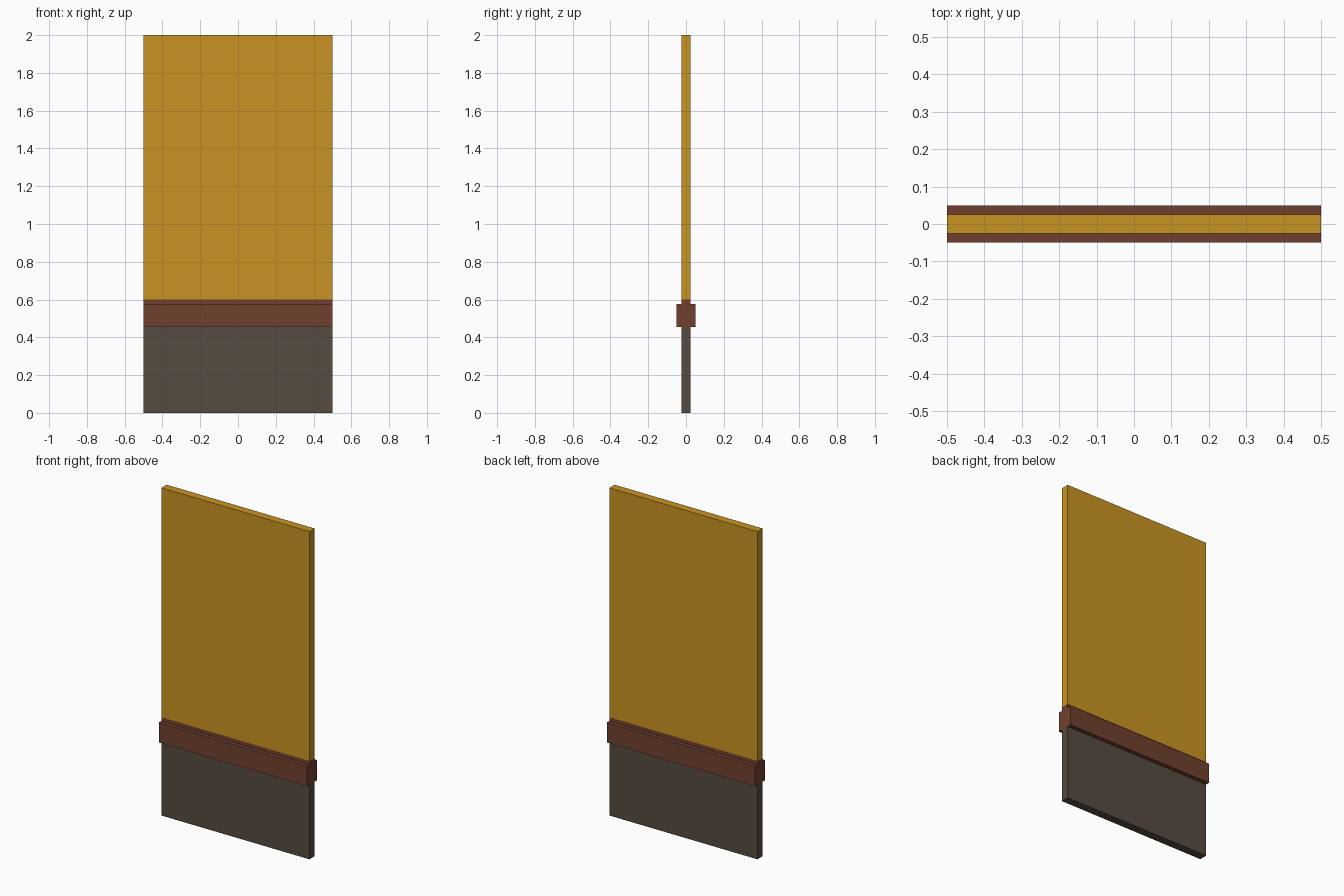
import bpy
import bmesh

if "Cube" in bpy.data.objects:
    bpy.data.objects.remove(bpy.data.objects["Cube"])


def srgb(r, g, b):
    def lin(c):
        c /= 255
        return c / 12.92 if c <= 0.04045 else ((c + 0.055) / 1.055) ** 2.4
    return (lin(r), lin(g), lin(b), 1)


def material(name, rgb):
    m = bpy.data.materials.new(name)
    m.diffuse_color = srgb(*rgb)
    m.use_nodes = True
    m.node_tree.nodes["Principled BSDF"].inputs["Base Color"].default_value = m.diffuse_color
    return m


def extrude_profile(name, half, mat, width=1.0):
    """Mirror a half profile of (y, z) points across y = 0 and extrude along x."""
    profile = half + [(-y, z) for y, z in reversed(half)]
    bm = bmesh.new()
    face = bm.faces.new([bm.verts.new((-width / 2, y, z)) for y, z in profile])
    new = bmesh.ops.extrude_face_region(bm, geom=[face])["geom"]
    bmesh.ops.translate(bm, vec=(width, 0, 0),
                        verts=[v for v in new if isinstance(v, bmesh.types.BMVert)])
    bmesh.ops.recalc_face_normals(bm, faces=bm.faces)
    mesh = bpy.data.meshes.new(name)
    bm.to_mesh(mesh)
    bm.free()
    mesh.materials.append(mat)
    obj = bpy.data.objects.new(name, mesh)
    bpy.context.collection.objects.link(obj)
    return obj


T = 0.025            # half thickness of the wall
R = 0.05             # half thickness of the rail
Z_RAIL, Z_STEP, Z_UPPER, Z_TOP = 0.455, 0.577, 0.6, 2.0

# Dark lower wall
extrude_profile("lower_wall", [(T, 0), (T, Z_RAIL)],
                material("dark grey brown", (86, 75, 65)))

# Projecting rail with a thin flush strip above
extrude_profile("wall_rail",
                [(R, Z_RAIL), (R, Z_STEP), (T, Z_STEP), (T, Z_UPPER)],
                material("red brown wood", (112, 64, 45)))

# Ochre upper wall
extrude_profile("upper_wall", [(T, Z_UPPER), (T, Z_TOP)],
                material("ochre yellow", (201, 148, 34)))
